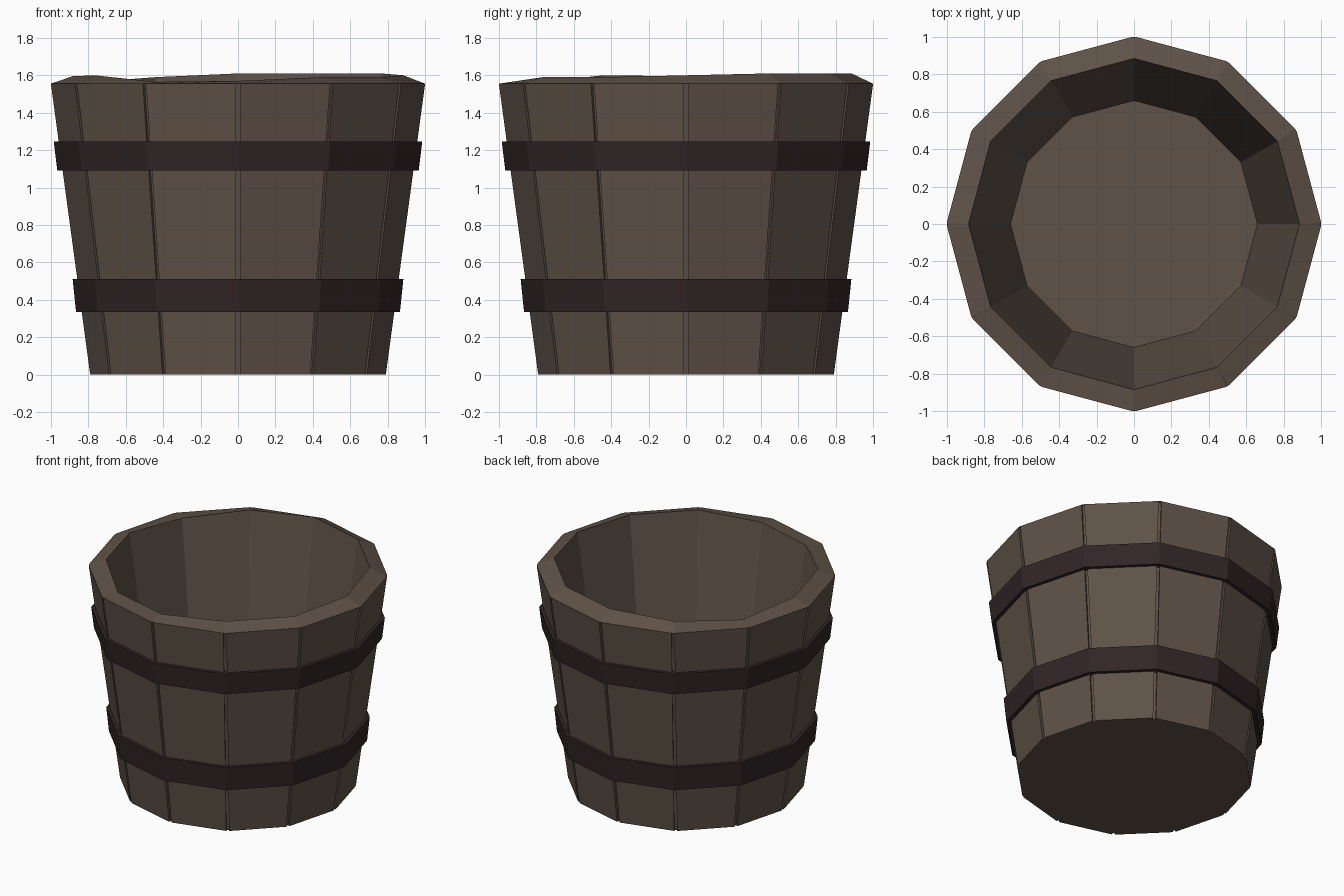
import bpy, bmesh, math
from mathutils import Vector

if "Cube" in bpy.data.objects:
    bpy.data.objects.remove(bpy.data.objects["Cube"])

N = 12


def material(name, rgb):
    m = bpy.data.materials.new(name)
    m.diffuse_color = (*rgb, 1)
    m.use_nodes = True
    m.node_tree.nodes["Principled BSDF"].inputs["Base Color"].default_value = m.diffuse_color
    return m


wood = material("dark wood", (0.115, 0.085, 0.064))
iron = material("dark iron", (0.031, 0.019, 0.020))


def polar(r, i, z):
    a = math.tau * i / N
    return Vector((r * math.cos(a), r * math.sin(a), z))


def finish(bm, name, mat):
    bmesh.ops.recalc_face_normals(bm, faces=bm.faces)
    me = bpy.data.meshes.new(name)
    bm.to_mesh(me)
    bm.free()
    me.materials.append(mat)
    ob = bpy.data.objects.new(name, me)
    bpy.context.collection.objects.link(ob)
    return ob


# Staved tub: each corner of the 12-gon carries a narrow groove
def groove_ring(bm, r, z, w=0.010, d=0.018):
    ring = []
    for i in range(N):
        c = polar(r, i, z)
        a = c + (polar(r, i - 1, z) - c).normalized() * w
        b = c + (polar(r, i + 1, z) - c).normalized() * w
        inward = -polar(d, i, 0)
        ring += [bm.verts.new(p) for p in (a, a + inward, b + inward, b)]
    return ring


bm = bmesh.new()
low = groove_ring(bm, 0.793, 0.0)
top = groove_ring(bm, 1.003, 1.555)
# uneven inner lip heights, counter-clockwise from +x
lip = [1.60, 1.61, 1.61, 1.61, 1.59, 1.565, 1.595, 1.60, 1.565, 1.57, 1.59, 1.59]
rim = [bm.verts.new(polar(0.885, i, lip[i])) for i in range(N)]
floor = [bm.verts.new(polar(0.66, i, 0.06)) for i in range(N)]
M = len(low)
for k in range(M):
    j = (k + 1) % M
    bm.faces.new((low[k], low[j], top[j], top[k]))
for i in range(N):
    j = (i + 1) % N
    bm.faces.new((top[4 * i + 3], top[4 * j], rim[j], rim[i]))
    bm.faces.new((rim[i], *top[4 * i:4 * i + 4]))
    bm.faces.new((rim[i], rim[j], floor[j], floor[i]))
bm.faces.new(low)
bm.faces.new(floor)
finish(bm, "tub_staves", wood)


# Iron hoops, flaring with the wall
def hoop(name, z0, r0, z1, r1, t=0.05):
    bm = bmesh.new()
    loops = [[bm.verts.new(polar(r, i, z)) for i in range(N)]
             for r, z in ((r0, z0), (r1, z1), (r1 - t, z1), (r0 - t, z0))]
    for a in range(4):
        p, q = loops[a], loops[(a + 1) % 4]
        for i in range(N):
            j = (i + 1) % N
            bm.faces.new((p[i], p[j], q[j], q[i]))
    finish(bm, name, iron)


hoop("lower_hoop", 0.335, 0.866, 0.51, 0.884)
hoop("upper_hoop", 1.09, 0.966, 1.245, 0.985)
